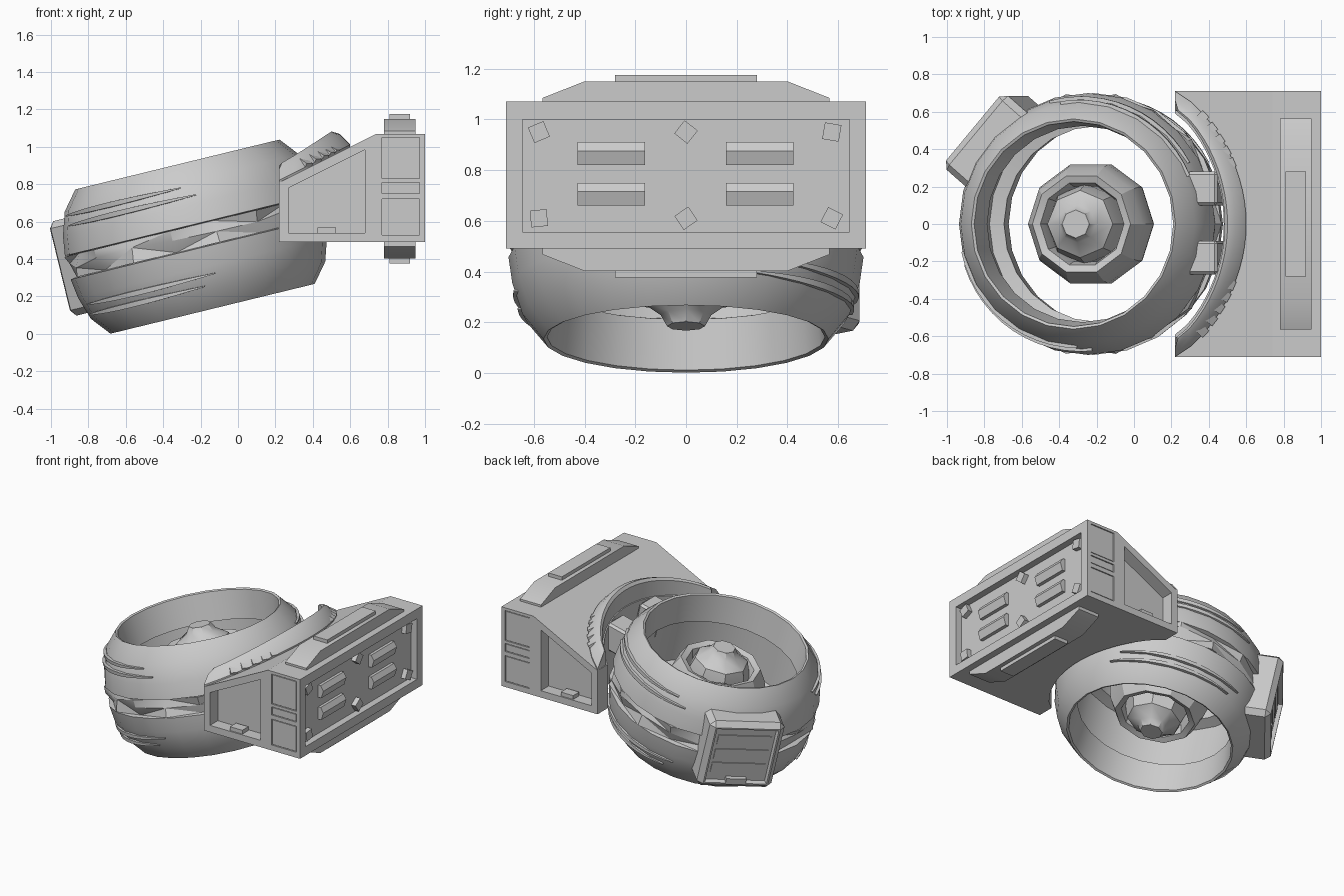
import bpy, bmesh, random
from math import sin, cos, pi, radians
from mathutils import Matrix, Vector

cube = bpy.data.objects.get("Cube")
if cube:
    bpy.data.objects.remove(cube)
random.seed(4)

grey = bpy.data.materials.new("plain grey")
grey.use_nodes = True
grey.diffuse_color = (0.6, 0.6, 0.6, 1)
grey.node_tree.nodes["Principled BSDF"].inputs["Base Color"].default_value = (0.6, 0.6, 0.6, 1)

# Tilted frame shared by the duct ring and its attachments
TILT = Matrix.Translation((-0.23, 0, 0.52)) @ Matrix.Rotation(radians(-13.7), 4, 'Y')


def finish(name, bm, matrix=None):
    bmesh.ops.remove_doubles(bm, verts=bm.verts, dist=1e-5)
    bmesh.ops.recalc_face_normals(bm, faces=bm.faces)
    if matrix:
        bm.transform(matrix)
    mesh = bpy.data.meshes.new(name)
    bm.to_mesh(mesh)
    bm.free()
    mesh.materials.append(grey)
    ob = bpy.data.objects.new(name, mesh)
    bpy.context.collection.objects.link(ob)
    bpy.ops.object.select_all(action='DESELECT')
    ob.select_set(True)
    bpy.context.view_layer.objects.active = ob
    bpy.ops.object.shade_smooth_by_angle(angle=radians(30))
    return ob


def sweep(bm, sections, closed=False):
    rows = [[bm.verts.new(p) for p in s] for s in sections]
    n, k = len(rows), len(rows[0])
    for i in range(n if closed else n - 1):
        a, b = rows[i], rows[(i + 1) % n]
        for j in range(k):
            bm.faces.new((a[j], a[(j + 1) % k], b[(j + 1) % k], b[j]))
    if not closed:
        bm.faces.new(rows[0])
        bm.faces.new(rows[-1])


def polar(r, a, h):
    return Vector((r * cos(a), r * sin(a), h))


def lathe(bm, profile, segs):
    sweep(bm, [[polar(r, 2 * pi * i / segs, h) for r, h in profile]
               for i in range(segs)], closed=True)


def prism(bm, points, axis, lo, hi):
    place = {'x': lambda u, v, d: (d, u, v), 'y': lambda u, v, d: (u, d, v),
             'z': lambda u, v, d: (u, v, d)}[axis]
    sweep(bm, [[place(u, v, d) for u, v in points] for d in (lo, hi)])


def box(bm, centre, size, rot=None):
    m = Matrix.Translation(centre) @ (rot or Matrix()) @ Matrix.Diagonal((*size, 1))
    bmesh.ops.create_cube(bm, size=1, matrix=m)


def rect(u0, u1, v0, v1):
    return [(u0, v0), (u1, v0), (u1, v1), (u0, v1)]


def mirrored(profile):
    return profile + [(r, -h) for r, h in reversed(profile)]


# Duct ring with a recessed belt and stepped inner wall
bm = bmesh.new()
lathe(bm, mirrored([(0.6, 0.17), (0.525, 0.19), (0.548, 0.39), (0.562, 0.397), (0.645, 0.295),
                    (0.685, 0.17), (0.7, 0.065), (0.655, 0.058)]), 24)
finish("duct_ring", bm, TILT)

# Crumpled zigzag band lying in the belt
bm = bmesh.new()
SEGS = 18
band = []
for i in range(SEGS):
    a = 2 * pi * i / SEGS
    out = 0.705 if i % 2 else 0.665
    mid = random.uniform(-0.03, 0.03)
    band.append([polar(0.64, a, -0.06), polar(1.37 - out, a, -0.06),
                 polar(random.uniform(0.68, 0.71), a, mid),
                 polar(out, a, 0.06), polar(0.64, a, 0.06)])
sweep(bm, band, closed=True)
bmesh.ops.triangulate(bm, faces=bm.faces[:])
finish("belt_band", bm, TILT)

# Thin tapered ridges on two quarters of the ring
bm = bmesh.new()
for start in (193, 23):
    for side in (1, -1):
        for h, shift in ((0.27, 0), (0.215, 6)):
            arc = []
            for i in range(13):
                t = i / 12
                a = radians(start + shift + 76 * t)
                w = 0.004 + 0.014 * sin(pi * t)
                r = 0.65 if h > 0.25 else 0.668
                arc.append([polar(r - 0.03, a, side * (h - w)), polar(r - 0.03, a, side * (h + w)),
                            polar(r + 0.014, a, side * (h + w)),
                            polar(r + 0.014, a, side * (h - w / 2))])
            sweep(bm, arc)
finish("ring_ridges", bm, TILT)

# Faceted hub: chunky outer collar and domed core
bm = bmesh.new()
lathe(bm, mirrored([(0.21, 0.12), (0.23, 0.2), (0.27, 0.215), (0.315, 0.13), (0.335, 0.04)]), 10)
finish("hub_collar", bm, TILT)
bm = bmesh.new()
lathe(bm, mirrored([(0, 0.345), (0.075, 0.345), (0.1, 0.3), (0.18, 0.245), (0.215, 0.13)]), 8)
finish("hub_core", bm, TILT)

# Square pod on the ring with a recessed striped face
bm = bmesh.new()
box(bm, (0.69, 0, 0), (0.19, 0.52, 0.52))
bmesh.ops.bevel(bm, geom=[e for e in bm.edges if min(v.co.x for v in e.verts) > 0.7
                         or abs(e.verts[0].co.x - e.verts[1].co.x) > 0.1],
                offset=0.035, segments=1, affect='EDGES')
bm.normal_update()
face = max(bm.faces, key=lambda f: f.calc_center_median().x)
bmesh.ops.inset_region(bm, faces=[face], thickness=0.015)
bmesh.ops.inset_region(bm, faces=[face], thickness=0.01, depth=-0.03)
for h in (-0.11, 0, 0.11):
    box(bm, (0.755, 0, h), (0.012, 0.37, 0.08))
box(bm, (0.765, 0, -0.2), (0.04, 0.14, 0.04))
finish("side_pod", bm, TILT @ Matrix.Rotation(radians(139.5), 4, 'Z'))


# Housing outline follows the ring, with a sloped roof
def front_curve(s, depth, width):
    return 0.22 + depth * max(0, 1 - s * s) ** 0.8, width * s


def roof(x):
    return 0.81 + 0.5 * (x - 0.22)


STEPS = [i / 12 for i in range(-12, 13)]
bm = bmesh.new()
outline = [(0.22, -0.71)] + [front_curve(s, 0.26, 0.59) for s in STEPS]
outline += [(0.22, 0.71), (1, 0.71), (1, -0.71)]
prism(bm, outline, 'z', 0.49, 1.07)
bmesh.ops.recalc_face_normals(bm, faces=bm.faces)
cut = bmesh.ops.bisect_plane(bm, geom=bm.verts[:] + bm.edges[:] + bm.faces[:], clear_outer=True,
                             plane_co=(0.22, 0, 0.81), plane_no=(-0.5, 0, 1))
bmesh.ops.edgenet_fill(bm, edges=[g for g in cut["geom_cut"] if isinstance(g, bmesh.types.BMEdge)])
housing = finish("housing", bm)

# Recesses: end panel, side windows and side column panels
COLUMN = ((0.53, 0.72), (0.75, 0.81), (0.83, 1.05))
bm = bmesh.new()
prism(bm, rect(-0.645, 0.645, 0.555, 1.0), 'x', 0.95, 1.1)
for s in (1, -1):
    prism(bm, [(0.27, 0.54), (0.68, 0.54), (0.68, 0.985), (0.27, 0.78)], 'y', s * 0.62, s * 0.8)
    for z0, z1 in COLUMN:
        prism(bm, rect(0.77, 0.97, z0, z1), 'y', s * 0.7, s * 0.8)
cutter = finish("recess_cutter", bm)
cutter.hide_render = True
mod = housing.modifiers.new("recesses", 'BOOLEAN')
mod.operation, mod.solver, mod.object = 'DIFFERENCE', 'EXACT', cutter
bpy.ops.object.select_all(action='DESELECT')
housing.select_set(True)
bpy.context.view_layer.objects.active = housing
bpy.ops.object.modifier_apply(modifier=mod.name)
bpy.ops.object.shade_flat()
bpy.data.objects.remove(cutter)

# Flush panels and window latches on both sides
bm = bmesh.new()
for s in (1, -1):
    for z0, z1 in COLUMN:
        prism(bm, rect(0.775, 0.965, z0 + 0.005, z1 - 0.005), 'y', s * 0.695, s * 0.708)
    box(bm, (0.475, s * 0.665, 0.553), (0.1, 0.07, 0.03))
finish("side_panels", bm)

# End panel bars and bolts
bm = bmesh.new()
for y in (-0.295, 0.29):
    for z in (0.705, 0.865):
        prism(bm, [(0.94, z - 0.045), (0.975, z - 0.045), (0.992, z + 0.01),
                   (0.97, z + 0.045), (0.94, z + 0.045)], 'y', y - 0.133, y + 0.133)
finish("end_bars", bm)
bm = bmesh.new()
for i, y in enumerate((-0.58, 0, 0.575)):
    for j, z in enumerate((0.61, 0.95)):
        box(bm, (0.96, y, z), (0.05, 0.066, 0.066), Matrix.Rotation(0.1 + 0.5 * i + 0.3 * j, 4, 'X'))
finish("end_bolts", bm)

# Long rails above and below the housing
for name, z, s in (("top_rail", 1.07, 1), ("bottom_rail", 0.482, -1)):
    bm = bmesh.new()
    prism(bm, [(-0.565, z - s * 0.02), (0.565, z - s * 0.02), (0.565, z + s * 0.015),
               (0.4, z + s * 0.08), (-0.4, z + s * 0.08), (-0.565, z + s * 0.015)], 'x', 0.78, 0.95)
    box(bm, (0.865, 0, z + s * 0.085), (0.11, 0.56, 0.04))
    finish(name, bm)

# Broad curved collar on the sloped roof, with low ribs
bm = bmesh.new()
sections = []
for s in STEPS:
    (xo, yo), (xi, yi) = front_curve(s, 0.38, 0.71), front_curve(s, 0.265, 0.61)
    xm, ym = (xo + xi) / 2, (yo + yi) / 2
    lift = 0.105 + 0.035 * (1 - s * s)
    sections.append([(xo, yo, roof(xo) - 0.02), (xo, yo, roof(xo) + 0.012),
                     (xm, ym, roof(xm) + lift * 0.7), (xi + 0.015, yi, roof(xi) + lift),
                     (xi, yi, roof(xi) + lift * 0.85), (xi, yi, roof(xi) - 0.06)])
sweep(bm, sections)
finish("roof_collar", bm)
bm = bmesh.new()
for side in (1, -1):
    for i in range(5):
        s = side * (0.47 + 0.09 * i)
        x, y = front_curve(s, 0.34, 0.675)
        turn = Matrix.Rotation(side * (0.4 + 0.09 * i), 4, 'Z') @ Matrix.Rotation(0.5, 4, 'Y')
        box(bm, (x, y, roof(x) + 0.04), (0.08, 0.05, 0.03), turn)
finish("collar_ribs", bm)

# Clips joining ring and housing
bm = bmesh.new()
for y in (-0.18, 0.19):
    box(bm, (0.385, y, 0.82), (0.17, 0.18, 0.2), Matrix.Rotation(radians(-13.7), 4, 'Y'))
bmesh.ops.bevel(bm, geom=bm.edges[:], offset=0.015, segments=1, affect='EDGES')
finish("ring_clips", bm)
